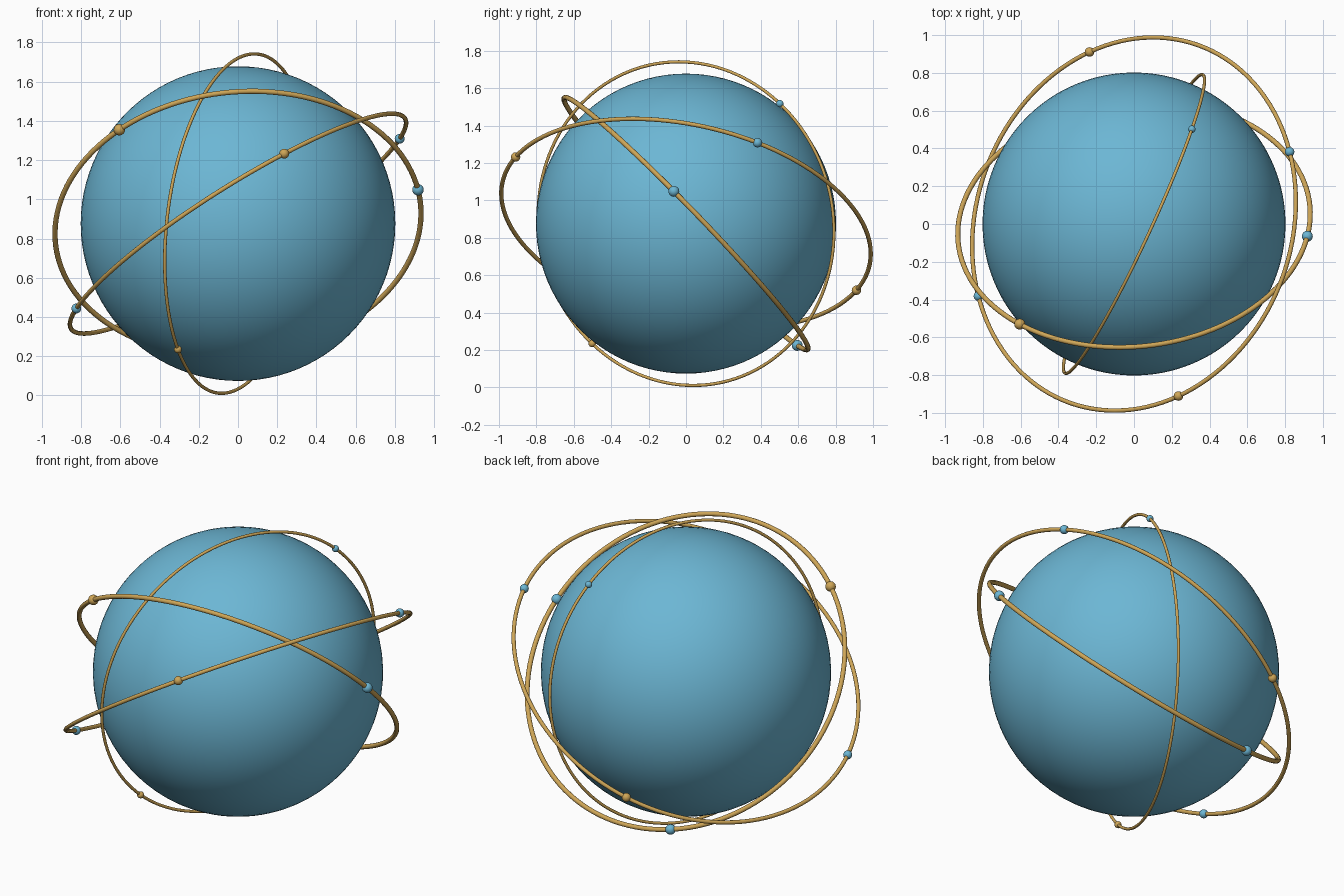
import bpy
from math import pi, cos, sin
from mathutils import Vector, Matrix

if "Cube" in bpy.data.objects:
    bpy.data.objects.remove(bpy.data.objects["Cube"])

CENTRE = Vector((0, 0, 0.876))


def material(name, rgb):
    m = bpy.data.materials.new(name)
    m.diffuse_color = (*rgb, 1)
    m.use_nodes = True
    m.node_tree.nodes["Principled BSDF"].inputs["Base Color"].default_value = m.diffuse_color
    return m


BLUE = material("sky blue", (0.15, 0.47, 0.66))
GOLD = material("gold", (0.62, 0.38, 0.095))


def finish(name, mat):
    ob = bpy.context.object
    ob.name = name
    ob.data.materials.append(mat)
    bpy.ops.object.shade_smooth()
    return ob


def ball(name, radius, location, mat, segments, rings):
    bpy.ops.mesh.primitive_uv_sphere_add(segments=segments, ring_count=rings,
                                         radius=radius, location=location)
    return finish(name, mat)


def orbit(name, radius, tube, bead, count, start, toward, colours):
    """Tilted ring with evenly spaced beads, the first one in direction start."""
    u = Vector(start).normalized()
    n = u.cross(Vector(toward)).normalized()
    v = n.cross(u)
    bpy.ops.mesh.primitive_torus_add(major_segments=128, minor_segments=12,
                                     major_radius=radius, minor_radius=tube)
    ring = finish(name + "_ring", GOLD)
    ring.matrix_world = Matrix.Translation(CENTRE) @ Matrix((u, v, n)).transposed().to_4x4()
    for i in range(count):
        a = 2 * pi * i / count
        ball(f"{name}_bead_{i + 1}", bead, CENTRE + radius * (cos(a) * u + sin(a) * v),
             colours[i % 2], 24, 12)


# Central globe
ball("globe", 0.802, CENTRE, BLUE, 96, 48)

# Three tilted orbits, from thickest to thinnest
orbit("thick_orbit", 0.936, 0.0135, 0.029, 3,
      (0.92, -0.065, 0.173), (-0.61, -0.535, 0.483), (BLUE, GOLD))
orbit("wide_orbit", 1.006, 0.0115, 0.025, 4,
      (0.235, -0.91, 0.356), (0.825, 0.383, 0.433), (GOLD, BLUE))
orbit("thin_orbit", 0.870, 0.0085, 0.0195, 2,
      (0.307, 0.503, 0.643), (-0.245, -0.70, 0.665), (BLUE, GOLD))
